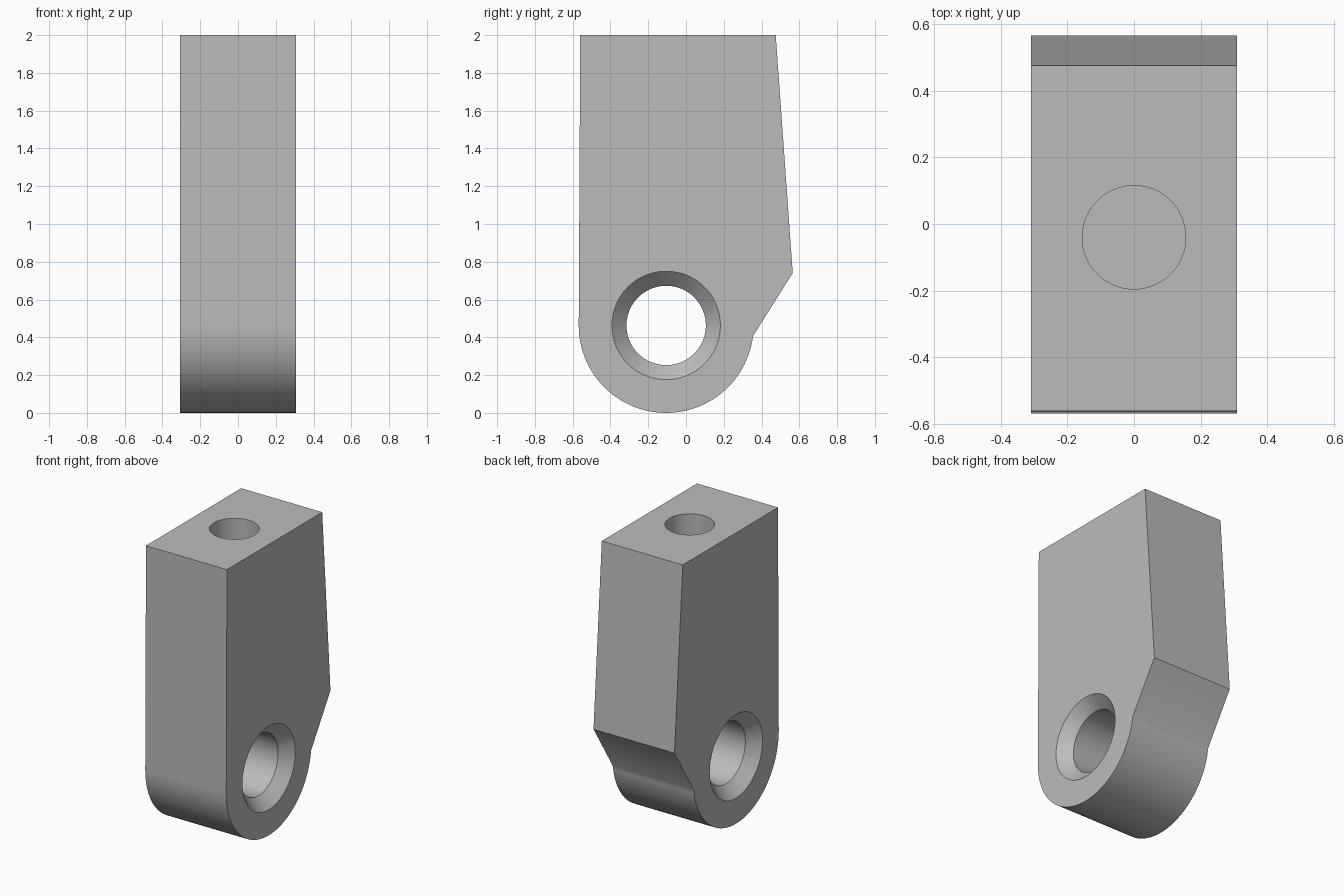
import bpy, bmesh, math
from mathutils import Matrix

cube = bpy.data.objects.get("Cube")
if cube:
    bpy.data.objects.remove(cube, do_unlink=True)

HALF = 0.308                      # half width of the block
EYE_Y, EYE_Z, EYE_R = -0.105, 0.463, 0.463
BORE_R, RIM_R = 0.21, 0.287
CHAMFER = RIM_R - BORE_R

grey = bpy.data.materials.new("plain grey")
grey.use_nodes = True
colour = (0.5, 0.5, 0.5, 1)
grey.diffuse_color = colour
grey.node_tree.nodes["Principled BSDF"].inputs["Base Color"].default_value = colour


def make_object(name, bm):
    bmesh.ops.recalc_face_normals(bm, faces=bm.faces[:])
    mesh = bpy.data.meshes.new(name)
    bm.to_mesh(mesh)
    bm.free()
    mesh.materials.append(grey)
    obj = bpy.data.objects.new(name, mesh)
    bpy.context.collection.objects.link(obj)
    return obj


def lathe(name, profile, matrix, steps=96):
    """Closed solid turned about its own z axis from (radius, height) points."""
    bm = bmesh.new()
    rings = [[bm.verts.new((r * math.cos(a), r * math.sin(a), h))
              for a in (math.tau * i / steps for i in range(steps))]
             for r, h in profile]
    for low, high in zip(rings, rings[1:]):
        for i in range(steps):
            j = (i + 1) % steps
            bm.faces.new((low[i], low[j], high[j], high[i]))
    bm.faces.new(rings[0])
    bm.faces.new(rings[-1])
    bm.transform(matrix)
    return make_object(name, bm)


# Block: side profile with a rounded eye at the bottom, extruded across x
outline = [(-0.56, 2), (0.475, 2), (0.565, 0.74)]
start, end = math.radians(-7), math.radians(-180)
for i in range(65):
    a = start + (end - start) * i / 64
    outline.append((EYE_Y + EYE_R * math.cos(a), EYE_Z + EYE_R * math.sin(a)))
bm = bmesh.new()
side = bm.faces.new([bm.verts.new((-HALF, y, z)) for y, z in outline])
swept = bmesh.ops.extrude_face_region(bm, geom=[side])["geom"]
bmesh.ops.translate(bm, vec=(2 * HALF, 0, 0),
                    verts=[v for v in swept if isinstance(v, bmesh.types.BMVert)])
block = make_object("mounting_block", bm)

# Cross bore with a countersink on both sides, and a blind hole in the top
over = 0.02
half_profile = [(RIM_R + over, HALF + over), (BORE_R, HALF - CHAMFER)]
bore_profile = [(r, -h) for r, h in half_profile] + half_profile[::-1]
cross = Matrix.Translation((0, EYE_Y, EYE_Z)) @ Matrix.Rotation(math.pi / 2, 4, 'Y')
cutters = [
    lathe("bore_cutter", bore_profile, cross),
    lathe("top_hole_cutter", [(0.155, 1.2), (0.155, 2.1)],
          Matrix.Translation((0, -0.04, 0))),
]
for cutter in cutters:
    cutter.hide_render = True
    cut = block.modifiers.new(cutter.name, 'BOOLEAN')
    cut.operation = 'DIFFERENCE'
    cut.solver = 'EXACT'
    cut.object = cutter

# Bake the cuts, then remove the cutters
graph = bpy.context.evaluated_depsgraph_get()
baked = bpy.data.meshes.new_from_object(block.evaluated_get(graph))
block.modifiers.clear()
block.data = baked
for cutter in cutters:
    bpy.data.objects.remove(cutter, do_unlink=True)

# Smooth curved walls, crisp edges
bpy.ops.object.select_all(action='DESELECT')
block.select_set(True)
bpy.context.view_layer.objects.active = block
bpy.ops.object.shade_smooth_by_angle(angle=math.radians(30))
